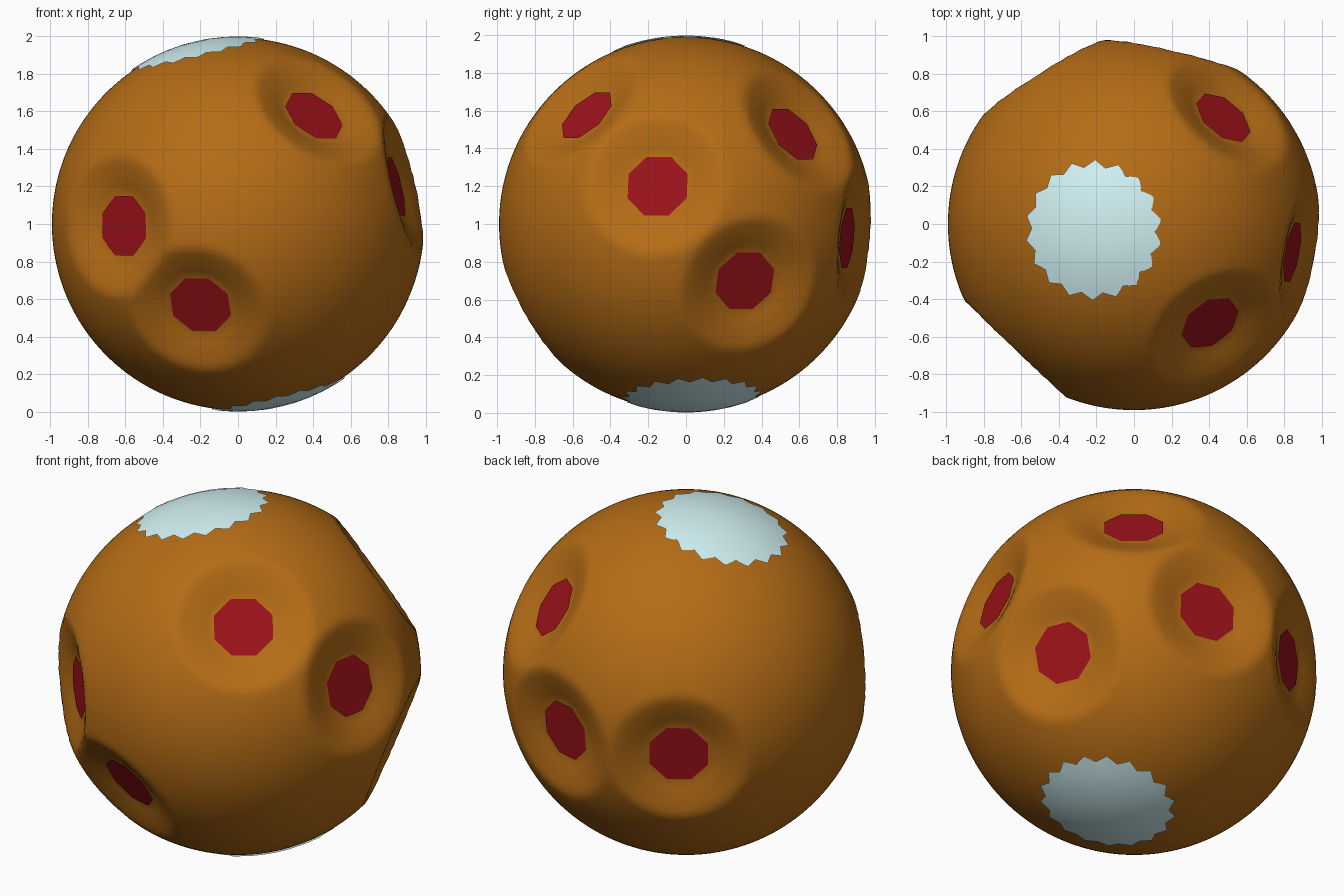
import bpy, bmesh, math
from mathutils import Vector

if "Cube" in bpy.data.objects:
    bpy.data.objects.remove(bpy.data.objects["Cube"])

CENTRE = Vector((0, 0, 1))
R = 0.99
# Crater directions around the globe
CRATERS = [Vector(c).normalized() for c in (
    (-0.61, -0.64, -0.01), (-0.20, -0.74, -0.43), (0.40, -0.52, 0.57),
    (0.84, -0.15, 0.20), (0.48, 0.57, 0.48), (0.76, 0.31, -0.30),
    (0.20, 0.855, -0.075), (-0.47, 0.74, -0.08))]
FLOOR_H, FLOOR_A, RIM_A = 0.872, 0.205, 0.385


def material(name, rgb):
    m = bpy.data.materials.new(name)
    m.diffuse_color = (*rgb, 1)
    m.use_nodes = True
    m.node_tree.nodes["Principled BSDF"].inputs["Base Color"].default_value = m.diffuse_color
    return m


def finish(bm, name, mat, smooth=True):
    me = bpy.data.meshes.new(name)
    for f in bm.faces:
        f.smooth = smooth
    bm.to_mesh(me)
    bm.free()
    me.materials.append(mat)
    ob = bpy.data.objects.new(name, me)
    ob.location = CENTRE
    bpy.context.collection.objects.link(ob)
    return ob


def crater_radius(angle):
    """Flat floor, sloped wall, then the plain globe."""
    if angle < FLOOR_A:
        return FLOOR_H / math.cos(angle)
    if angle < RIM_A:
        base = FLOOR_H / math.cos(FLOOR_A)
        return base + (R - base) * (angle - FLOOR_A) / (RIM_A - FLOOR_A)
    return R


orange = material("orange_rock", (0.46, 0.15, 0.008))
red = material("red_floor", (0.33, 0.006, 0.010))
ice = material("ice", (0.64, 0.88, 0.90))

# Globe with dented craters
bm = bmesh.new()
bmesh.ops.create_icosphere(bm, subdivisions=6, radius=1)
for v in bm.verts:
    d = v.co.normalized()
    v.co = d * min(crater_radius(d.angle(c)) for c in CRATERS)
finish(bm, "globe", orange)

# Octagonal red crater floors
for i, c in enumerate(CRATERS):
    q = c.to_track_quat('Z', 'Y')
    bm = bmesh.new()
    ring = []
    for k in range(8):
        a = math.tau * (k + 0.5) / 8
        ring.append(bm.verts.new(q @ Vector((0.172 * math.cos(a), 0.172 * math.sin(a), FLOOR_H + 0.006))))
    bm.faces.new(ring)
    finish(bm, f"crater_floor_{i + 1}", red, False)


# Polar ice caps with a zigzag edge
def ice_cap(name, axis, points=18):
    q = axis.to_track_quat('Z', 'Y')
    n = points * 2
    bm = bmesh.new()

    def vert(polar, a):
        return bm.verts.new(q @ Vector((math.sin(polar) * math.cos(a),
                                        math.sin(polar) * math.sin(a), math.cos(polar))))
    pole = vert(0, 0)
    prev = None
    for polar in (0.08, 0.16, 0.24, 0.31, None):
        ring = []
        for k in range(n):
            edge = 0.385 if k % 2 else 0.345
            ring.append(vert(polar or edge, math.tau * k / n))
        for k in range(n):
            j = (k + 1) % n
            if prev:
                bm.faces.new((prev[k], ring[k], ring[j], prev[j]))
            else:
                bm.faces.new((pole, ring[k], ring[j]))
        prev = ring
    # Settle the cap just above the globe
    for v in bm.verts:
        v.co *= 0.998
    finish(bm, name, ice)


axis = Vector((-0.23, -0.035, 0.972)).normalized()
ice_cap("north_ice_cap", axis)
ice_cap("south_ice_cap", -axis)
